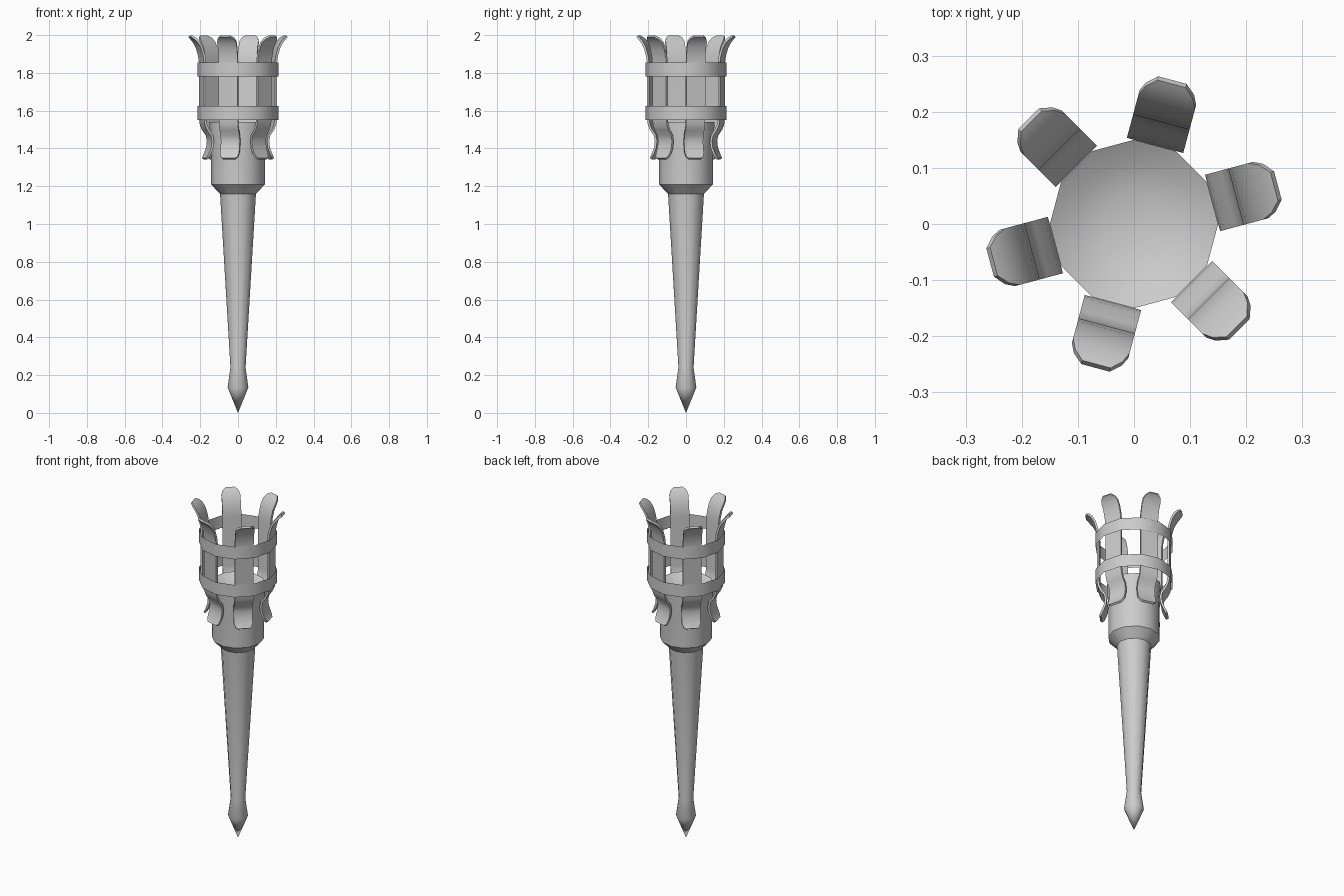
import bpy, bmesh, math
from mathutils import Matrix, Vector

cube = bpy.data.objects.get("Cube")
if cube:
    bpy.data.objects.remove(cube, do_unlink=True)

metal = bpy.data.materials.new("grey metal")
metal.use_nodes = True
grey = (0.6, 0.6, 0.6, 1)
metal.diffuse_color = grey
metal.node_tree.nodes["Principled BSDF"].inputs["Base Color"].default_value = grey

SIDES = 12


def finish(name, bm, angle):
    bmesh.ops.recalc_face_normals(bm, faces=bm.faces)
    mesh = bpy.data.meshes.new(name)
    bm.to_mesh(mesh)
    bm.free()
    mesh.materials.append(metal)
    obj = bpy.data.objects.new(name, mesh)
    bpy.context.collection.objects.link(obj)
    bpy.ops.object.select_all(action='DESELECT')
    obj.select_set(True)
    bpy.context.view_layer.objects.active = obj
    bpy.ops.object.shade_smooth_by_angle(angle=math.radians(angle))
    return obj


def lathe(name, profile, angle=35):
    """Turn a (radius, height) profile around the z axis."""
    bm = bmesh.new()
    verts = [bm.verts.new((r, 0, z)) for r, z in profile]
    edges = [bm.edges.new(pair) for pair in zip(verts, verts[1:])]
    bmesh.ops.spin(bm, geom=verts + edges, cent=(0, 0, 0), axis=(0, 0, 1),
                   angle=math.tau, steps=SIDES, use_merge=True)
    bmesh.ops.remove_doubles(bm, verts=bm.verts, dist=0.0001)
    return finish(name, bm, angle)


# Tapered handle with its pointed foot
lathe("handle", [(0, 0), (0.055, 0.135), (0.04, 0.24), (0.095, 1.16)])

# Cup with a chamfered base and a hollow top
lathe("cup", [(0.095, 1.16), (0.143, 1.21), (0.143, 1.42), (0.15, 1.51),
              (0.15, 1.54), (0.11, 1.515), (0.06, 1.5), (0, 1.495)])

# Two thin hoops around the straps
for name, low in (("lower_hoop", 1.55), ("upper_hoop", 1.78)):
    lathe(name, [(0.215, low), (0.215, low + 0.075)])

# Side profile of a strap: (radius, height, half width)
W = 0.052
STRAP = [(0.183, 1.345, 0.034), (0.176, 1.355, 0.046), (0.166, 1.375, W),
         (0.155, 1.405, W), (0.151, 1.44, W), (0.157, 1.47, W),
         (0.178, 1.5, W), (0.189, 1.525, W), (0.194, 1.56, W),
         (0.194, 1.85, W), (0.199, 1.89, W), (0.212, 1.935, W),
         (0.229, 1.965, W), (0.246, 1.983, 0.044), (0.262, 1.994, 0.026)]


def strap(name, angle):
    bm = bmesh.new()
    thick = 0.012
    rings = []
    for i, (r, z, w) in enumerate(STRAP):
        # Offset across the local direction of the strap
        a, b = STRAP[max(i - 1, 0)], STRAP[min(i + 1, len(STRAP) - 1)]
        side = Vector((b[1] - a[1], 0, a[0] - b[0])).normalized() * thick / 2
        mid = Vector((r, 0, z))
        rings.append([bm.verts.new(mid + s * side + Vector((0, t * w, 0)))
                      for s, t in ((1, -1), (1, 1), (-1, 1), (-1, -1))])
    for lo, hi in zip(rings, rings[1:]):
        for k in range(4):
            n = (k + 1) % 4
            bm.faces.new((lo[k], lo[n], hi[n], hi[k]))
    bm.faces.new(rings[0])
    bm.faces.new(rings[-1])
    bm.transform(Matrix.Rotation(angle, 4, 'Z'))
    return finish(name, bm, 40)


for i in range(6):
    strap(f"strap_{i + 1}", math.radians(15 + 60 * i))
